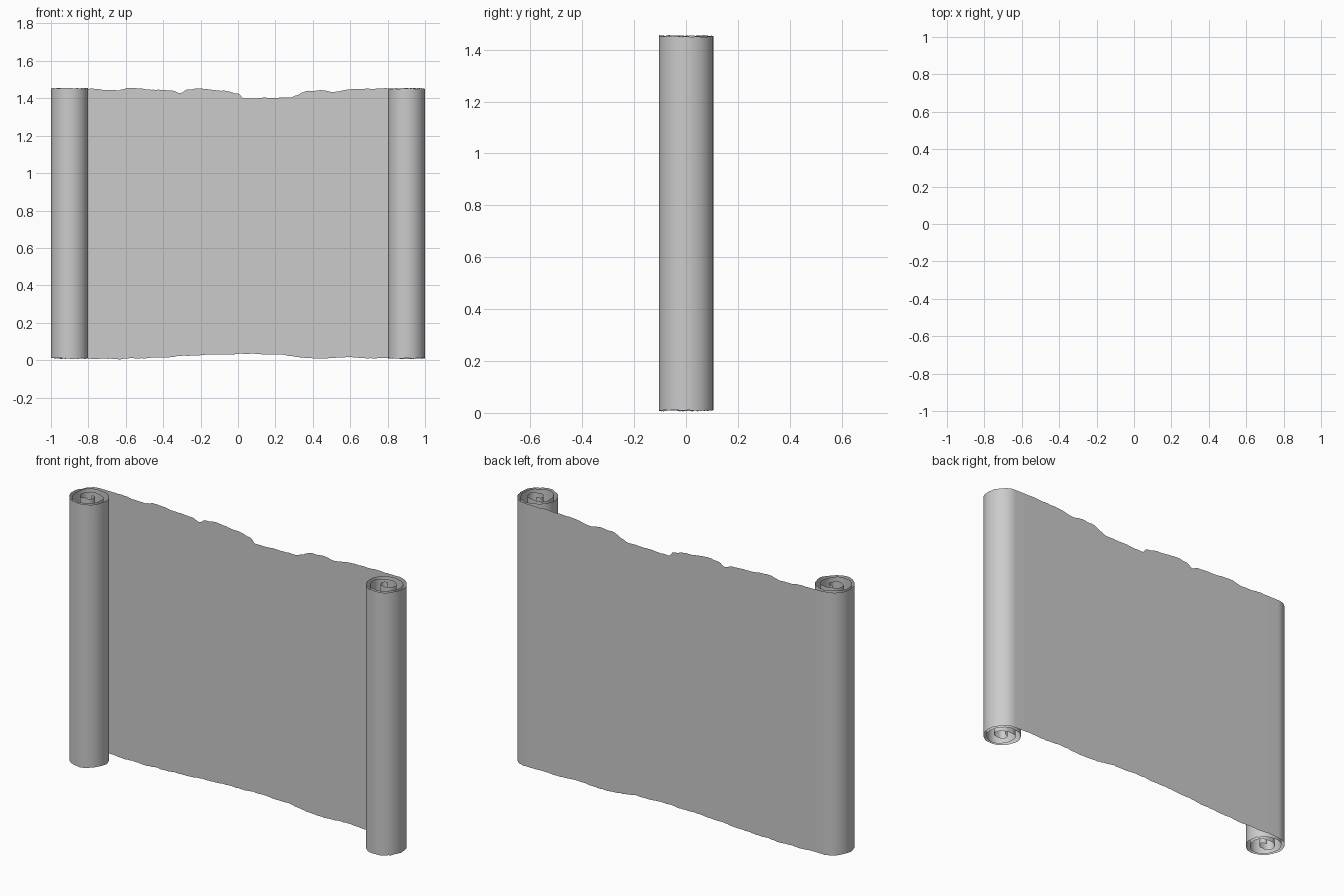
import bpy
import bmesh
import math
import random

random.seed(4)
if "Cube" in bpy.data.objects:
    bpy.data.objects.remove(bpy.data.objects["Cube"])

ROLL_X = 0.9        # roll centre
FLAT_X = 0.83       # where the flat sheet meets the roll
SHEET_Y = 0.106
STEPS = 20          # samples per quarter turn
FLAT_STEPS = 180

# Roll radius at each quarter turn, from the sheet inwards
RADII = [0.105, 0.1, 0.104, 0.099, 0.086, 0.084, 0.088, 0.074,
         0.048, 0.052, 0.032, 0.028, 0.017]

# Torn edge heights along the width
TOP = [(-0.8, 1.45), (-0.65, 1.44), (-0.58, 1.455), (-0.42, 1.445),
       (-0.35, 1.443), (-0.31, 1.427), (-0.27, 1.449), (-0.2, 1.454),
       (-0.08, 1.44), (0, 1.425), (0.03, 1.4), (0.27, 1.404),
       (0.38, 1.44), (0.44, 1.445), (0.5, 1.435), (0.65, 1.448), (0.8, 1.451)]
BOTTOM = [(-0.8, 0.01), (-0.55, 0.009), (-0.4, 0.016), (-0.25, 0.025),
          (0, 0.032), (0.1, 0.035), (0.22, 0.029), (0.35, 0.015),
          (0.44, 0.008), (0.55, 0.015), (0.8, 0.01)]


def ease(points, x):
    """Smoothly interpolate between profile points."""
    if x <= points[0][0]:
        return points[0][1]
    for (x0, z0), (x1, z1) in zip(points, points[1:]):
        if x <= x1:
            t = (x - x0) / (x1 - x0)
            return z0 + (z1 - z0) * t * t * (3 - 2 * t)
    return points[-1][1]


def roll_path(side):
    """Spiral from the sheet inwards; side is -1 for right, 1 for left."""
    profile = list(enumerate(RADII))
    path = []
    for i in range((len(RADII) - 1) * STEPS + 1):
        quarter = i / STEPS
        r = ease(profile, quarter)
        a = quarter * math.pi / 2
        path.append((side * (ROLL_X + r * math.sin(a)), r * math.cos(a)))
    return path


# One continuous cross-section: roll, flat sheet, roll
flat = [(-FLAT_X + 2 * FLAT_X * i / FLAT_STEPS, SHEET_Y) for i in range(FLAT_STEPS + 1)]
right_count = len(roll_path(-1))
path = roll_path(-1)[::-1] + flat + roll_path(1)

# Sweep the section upright between two ragged edges
bm = bmesh.new()
columns = []
low_wear = high_wear = 0.0
for i, (x, y) in enumerate(path):
    low_wear = 0.8 * low_wear + random.uniform(-0.0016, 0.0016)
    high_wear = 0.8 * high_wear + random.uniform(-0.0016, 0.0016)
    on_sheet = right_count <= i < right_count + len(flat)
    low = (ease(BOTTOM, x) if on_sheet else 0.009) + low_wear
    high = (ease(TOP, x) if on_sheet else 1.452) + high_wear
    low, high = max(low, 0), min(high, 1.458)
    heights = (low, 0.06, 0.5, 0.95, 1.38, high)
    columns.append([bm.verts.new((x, y, z)) for z in heights])

for a, b in zip(columns, columns[1:]):
    for j in range(len(a) - 1):
        bm.faces.new((a[j], a[j + 1], b[j + 1], b[j])).smooth = True

mesh = bpy.data.meshes.new("parchment_scroll")
bm.to_mesh(mesh)
bm.free()
scroll = bpy.data.objects.new("parchment_scroll", mesh)
bpy.context.collection.objects.link(scroll)
